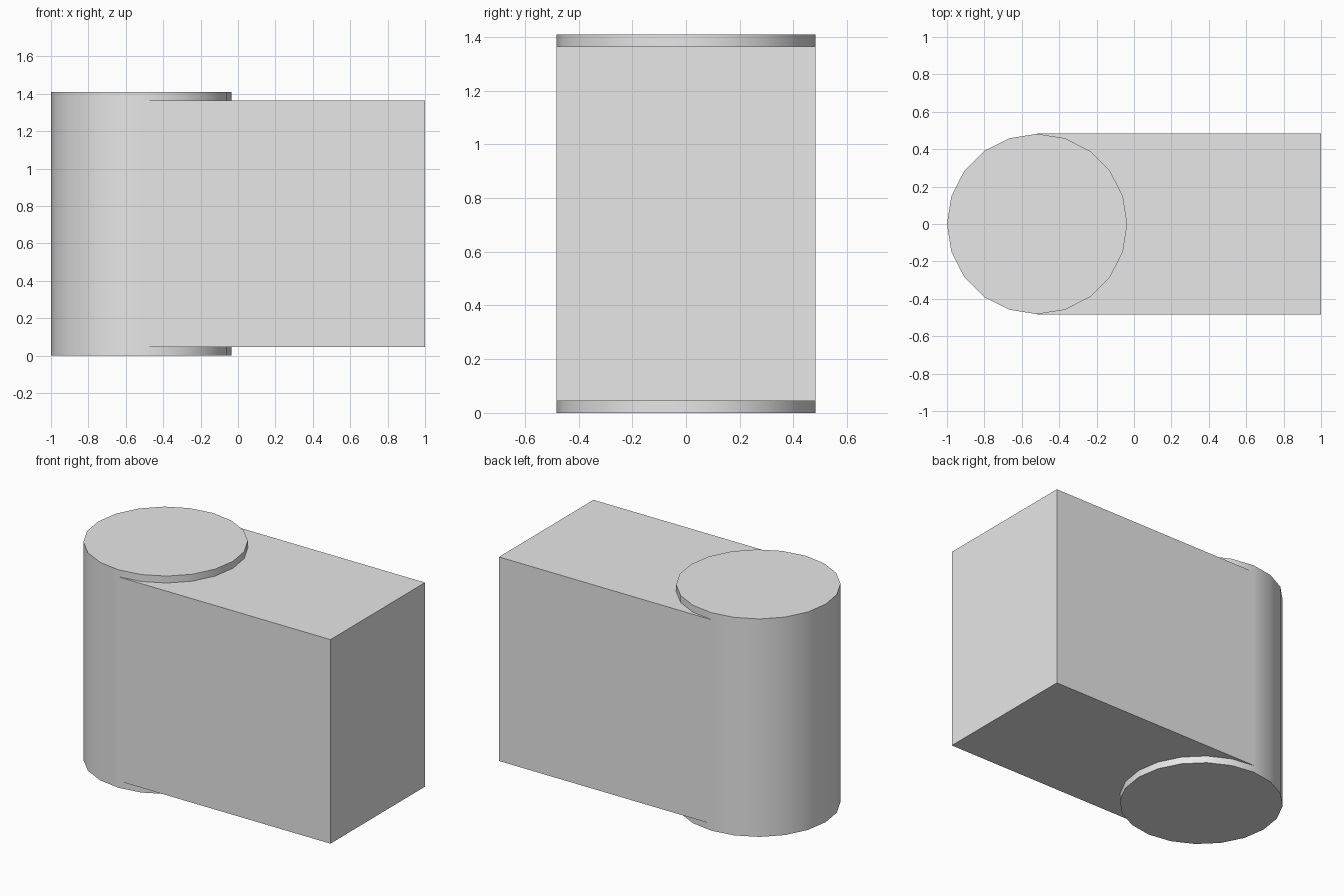
import bpy
import math

cube = bpy.data.objects.get("Cube")
if cube:
    bpy.data.objects.remove(cube, do_unlink=True)

RADIUS = 0.482
HEIGHT = 1.41
RIM = 0.045            # how far the column stands past the block at each end
AXIS_X = RADIUS - 1.0

# Single plain grey
grey = bpy.data.materials.new("light grey")
grey.use_nodes = True
colour = (0.8, 0.8, 0.8, 1.0)
grey.diffuse_color = colour
grey.node_tree.nodes["Principled BSDF"].inputs["Base Color"].default_value = colour


def finish(name):
    obj = bpy.context.object
    obj.name = name
    obj.data.materials.append(grey)
    return obj


# Upright twenty-sided column with smooth sides and sharp rims
bpy.ops.mesh.primitive_cylinder_add(
    vertices=20, radius=RADIUS, depth=HEIGHT, location=(AXIS_X, 0, HEIGHT / 2))
finish("round_column")
bpy.ops.object.shade_smooth_by_angle(angle=math.radians(30))

# Block running from the column axis to the left end
bpy.ops.mesh.primitive_cube_add(size=1, location=((AXIS_X + 1) / 2, 0, HEIGHT / 2))
block = finish("rectangular_block")
block.scale = (1 - AXIS_X, 2 * RADIUS + 0.002, HEIGHT - 2 * RIM)
bpy.ops.object.transform_apply(location=False, rotation=False, scale=True)
